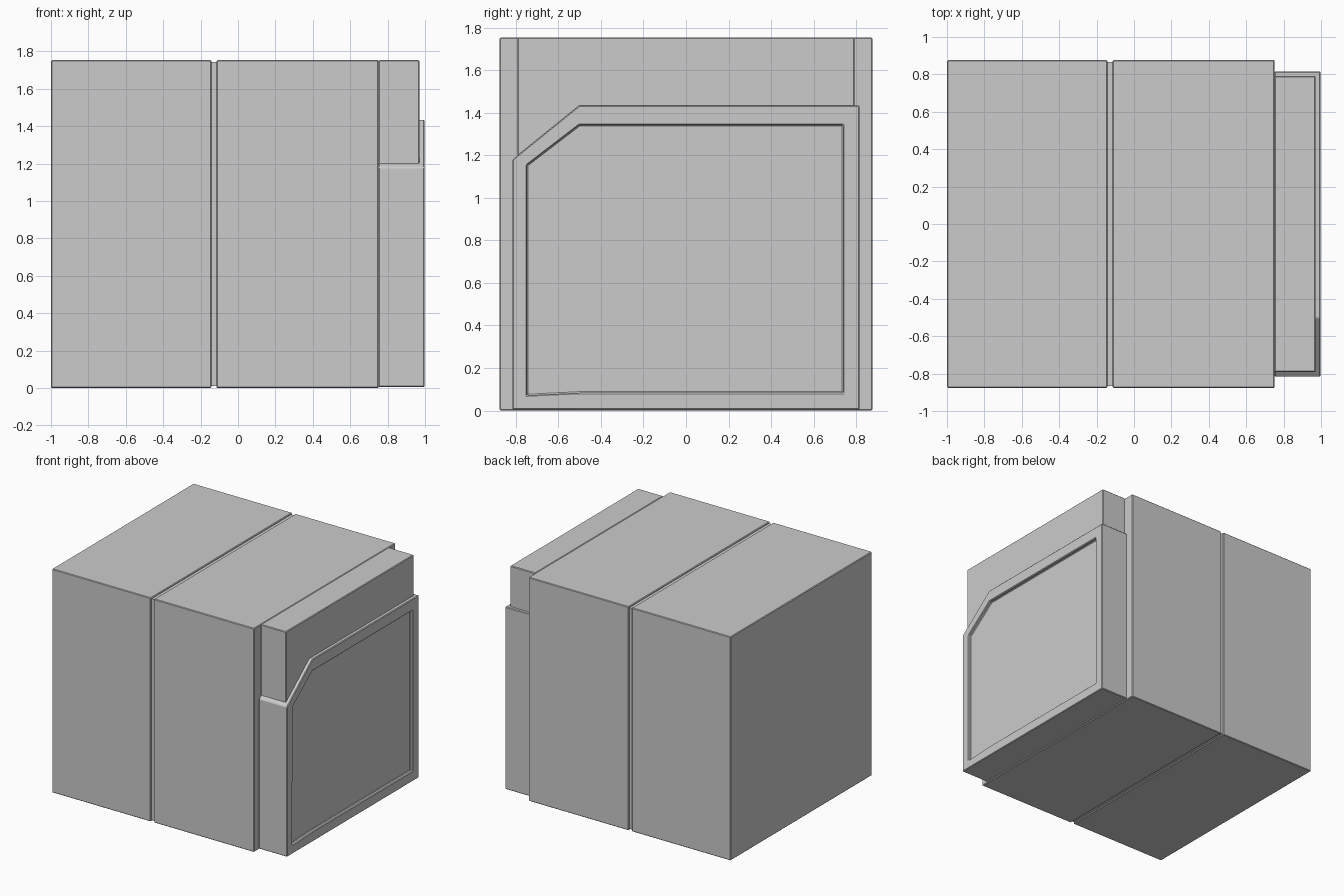
import bpy
import bmesh

if "Cube" in bpy.data.objects:
    bpy.data.objects.remove(bpy.data.objects["Cube"])


def add_bevel(obj, width=0.005):
    mod = obj.modifiers.new("edge_bevel", "BEVEL")
    mod.width = width
    mod.segments = 1
    mod.limit_method = "ANGLE"
    mod.angle_limit = 0.5


def loft_x(name, loops, bevel=0.005):
    """Bridge (y, z) loops placed at successive x positions, capping both ends."""
    bm = bmesh.new()
    rings = [[bm.verts.new((x, y, z)) for y, z in pts] for x, pts in loops]
    n = len(rings[0])
    for a, b in zip(rings, rings[1:]):
        for i in range(n):
            j = (i + 1) % n
            bm.faces.new((a[i], a[j], b[j], b[i]))
    bm.faces.new(rings[0][::-1])
    bm.faces.new(rings[-1])
    bmesh.ops.recalc_face_normals(bm, faces=bm.faces)
    mesh = bpy.data.meshes.new(name)
    bm.to_mesh(mesh)
    bm.free()
    obj = bpy.data.objects.new(name, mesh)
    bpy.context.collection.objects.link(obj)
    if bevel:
        add_bevel(obj, bevel)
    return obj


def box(name, x0, x1, half_y, z0, z1, bevel=0.005):
    rect = [(-half_y, z0), (half_y, z0), (half_y, z1), (-half_y, z1)]
    return loft_x(name, [(x0, rect), (x1, rect)], bevel)


# Main body: two cabinet halves with a recessed seam strip between them
box("left_body", -1.0, -0.143, 0.876, 0.0, 1.753)
box("right_body", -0.115, 0.752, 0.876, 0.0, 1.753)
box("seam_strip", -0.145, -0.113, 0.866, 0.01, 1.743, bevel=0)

# Upper block behind the side cover
box("upper_block", 0.752, 0.97, 0.792, 0.05, 1.753)

# Side cover: cut-corner outline with a sunken centre panel
outer = [(-0.816, 0.005), (-0.502, 0.005), (0.816, 0.005),
         (0.816, 1.434), (-0.502, 1.434), (-0.816, 1.18)]
inner = [(-0.747, 0.072), (-0.502, 0.084), (0.738, 0.084),
         (0.738, 1.342), (-0.502, 1.342), (-0.747, 1.154)]
loft_x("side_cover", [(0.752, outer), (0.997, outer),
                      (0.997, inner), (0.972, inner)])
